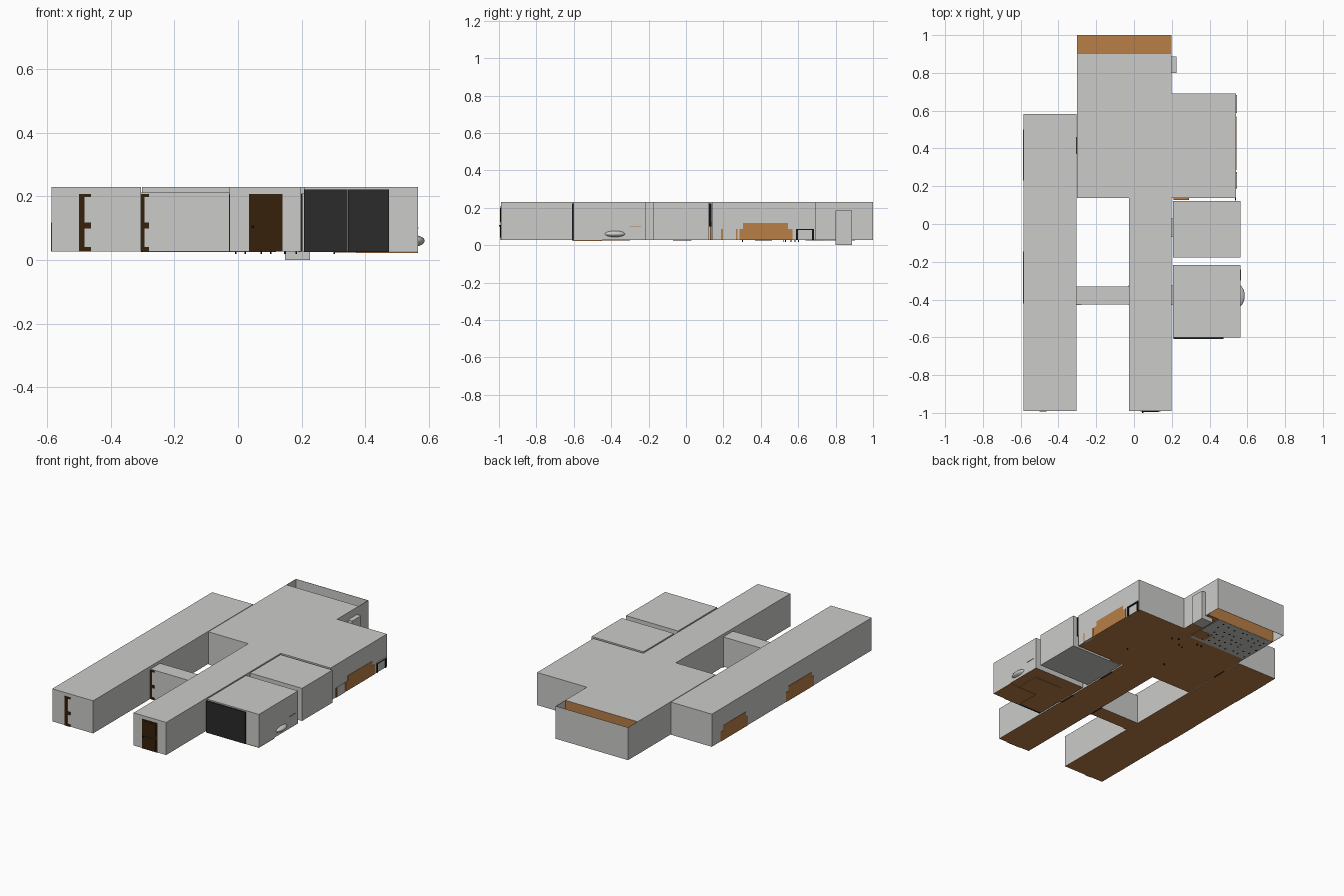
import bpy, bmesh, random
from mathutils import Matrix

random.seed(4)


def mat(name, r, g, b):
    m = bpy.data.materials.new(name)
    m.diffuse_color = (r, g, b, 1)
    return m


WALL = mat("wall_grey", 0.60, 0.60, 0.585)
ORANGE = mat("orange_wood", 0.48, 0.21, 0.06)
DOOR = mat("dark_door_wood", 0.036, 0.015, 0.003)
DARK = mat("garage_charcoal", 0.024, 0.024, 0.024)
BLACK = mat("black_metal", 0.006, 0.006, 0.006)

Z0, Z1 = 0.027, 0.23


def boxes(name, spans, *mats):
    """One object from boxes (x0, x1, y0, y1, z0, z1)."""
    bm = bmesh.new()
    for x0, x1, y0, y1, z0, z1 in spans:
        m = Matrix.Translation(((x0 + x1) / 2, (y0 + y1) / 2, (z0 + z1) / 2))
        m = m @ Matrix.Diagonal((x1 - x0, y1 - y0, z1 - z0, 1))
        bmesh.ops.create_cube(bm, size=1, matrix=m)
    me = bpy.data.meshes.new(name)
    bm.to_mesh(me)
    bm.free()
    for m in mats:
        me.materials.append(m)
    ob = bpy.data.objects.new(name, me)
    bpy.context.collection.objects.link(ob)
    return ob


def room(name, x0, x1, y0, y1, floor=ORANGE, top=Z1, back=WALL):
    """Block with grey walls and roof, own colour below and on the back."""
    ob = boxes(name, [(x0, x1, y0, y1, Z0, top)], WALL, floor, back)
    for p in ob.data.polygons:
        if p.normal.z < -0.5:
            p.material_index = 1
        elif p.normal.y > 0.5:
            p.material_index = 2
    return ob


# Rooms and corridors
room("left_corridor", -0.586, -0.305, -0.989, 0.583)
room("right_corridor", -0.026, 0.198, -0.989, 0.138)
room("main_hall", -0.301, 0.198, 0.138, 0.905, back=ORANGE)
room("side_room", 0.198, 0.541, 0.138, 0.692)
room("connecting_hall", -0.305, -0.026, -0.425, -0.33, top=0.212)
room("garage", 0.207, 0.565, -0.602, -0.217)
room("bathroom", 0.207, 0.565, -0.177, 0.122, floor=WALL)

# Open deck at the back: thin walls around a raised wooden floor
boxes("deck_walls", [(-0.301, -0.299, 0.905, 1.0, Z0, Z1),
                     (0.196, 0.198, 0.905, 1.0, Z0, Z1),
                     (-0.301, 0.198, 0.998, 1.0, Z0, Z1)], WALL)
boxes("deck_floor", [(-0.299, 0.196, 0.905, 0.998, 0.112, 0.118)], ORANGE)

# Doorway links between corridor and the side rooms
boxes("doorway_links", [(0.198, 0.207, -0.425, -0.325, Z0, 0.21),
                        (0.198, 0.207, -0.07, 0.03, Z0, 0.21)], WALL)
boxes("door_sills", [(0.19, 0.197, -0.425, -0.325, 0.0245, Z0),
                     (-0.03, -0.024, -0.425, -0.325, 0.0245, Z0),
                     (0.19, 0.197, -0.07, 0.03, 0.0245, Z0),
                     (-0.305, -0.299, 0.37, 0.46, 0.0245, Z0)], DOOR)

# Front door: leaf, raised panels, knob
boxes("front_door", [(0.035, 0.14, -0.993, -0.988, Z0, 0.208)], DOOR)
boxes("front_door_panels", [(0.045, 0.13, -0.995, -0.99, 0.125, 0.198),
                            (0.045, 0.13, -0.995, -0.99, 0.04, 0.108)], DOOR)
boxes("front_door_knob", [(0.042, 0.05, -1.0, -0.99, 0.1, 0.108)], BLACK)


# Edge-on door posts with three hinge blocks
def hinged_post(name, x, y):
    parts = [(x, x + 0.018, y - 0.005, y, Z0, 0.208)]
    parts += [(x + 0.018, x + 0.038, y - 0.005, y, z, z + h)
              for z, h in ((Z0, 0.013), (0.099, 0.018), (0.198, 0.01))]
    boxes(name, parts, DOOR)


hinged_post("left_corridor_door_post", -0.50, -0.988)
boxes("connecting_hall_door_post", [
    (-0.304, -0.293, -0.429, -0.425, Z0, 0.208),
    (-0.293, -0.279, -0.429, -0.425, Z0, 0.04),
    (-0.293, -0.279, -0.429, -0.425, 0.099, 0.117),
    (-0.293, -0.279, -0.429, -0.425, 0.198, 0.208)], DOOR)
boxes("corridor_edge_trim", [(-0.028, -0.024, -0.43, -0.425, Z0, 0.208),
                             (0.198, 0.202, -0.43, -0.42, Z0, 0.208)], DOOR)

# Garage: two-panel door, basin and wall shelf
boxes("garage_door", [(0.208, 0.344, -0.61, -0.602, 0.025, 0.222),
                      (0.345, 0.475, -0.61, -0.602, 0.025, 0.222)], DARK)
boxes("garage_floor_plate", [(0.37, 0.565, -0.602, -0.45, 0.022, Z0),
                             (0.3, 0.5, -0.45, -0.3, 0.024, Z0)], ORANGE)
boxes("wall_shelf", [(0.56, 0.567, -0.3, -0.24, 0.099, 0.102)], ORANGE)
bpy.ops.mesh.primitive_uv_sphere_add(segments=32, ring_count=16, radius=1,
                                     location=(0.552, -0.38, 0.06))
basin = bpy.context.object
basin.name = "basin"
basin.scale = (0.034, 0.058, 0.018)
basin.data.materials.append(WALL)
bpy.ops.object.shade_smooth_by_angle()

# Tall cabinet standing through the hall wall
boxes("tall_cabinet", [(0.147, 0.226, 0.8, 0.887, 0.0, 0.185)], WALL)


# Sofas showing through the walls
def sofa(name, x0, x1, y0, y1):
    boxes(name, [(x0, x1, y0, y1, Z0, 0.087),
                 (x0, x1, y0 + 0.02, y1 - 0.025, 0.08, 0.118)], ORANGE)


sofa("right_sofa", 0.53, 0.543, 0.285, 0.57)
sofa("left_back_sofa", -0.588, -0.58, 0.23, 0.5)
sofa("left_front_sofa", -0.588, -0.58, -0.42, -0.145)
boxes("armchair", [(0.53, 0.545, 0.198, 0.268, Z0, 0.087)], WALL)
boxes("armchair_sides", [(0.53, 0.544, 0.188, 0.198, Z0, 0.087),
                         (0.53, 0.544, 0.268, 0.275, Z0, 0.087)], ORANGE)
boxes("table_frame", [(0.53, 0.545, 0.588, 0.599, Z0, 0.087),
                      (0.53, 0.545, 0.673, 0.684, Z0, 0.087),
                      (0.53, 0.545, 0.588, 0.684, 0.08, 0.087)], BLACK)
boxes("table_top", [(0.53, 0.546, 0.588, 0.684, 0.087, 0.09)], WALL)
boxes("bench_end", [(0.21, 0.29, 0.128, 0.145, Z0, 0.12)], ORANGE)
boxes("gap_trim", [(0.535, 0.54, 0.124, 0.137, 0.1, 0.222)], BLACK)

# Tiled floor seen from below, with furniture feet poking through
boxes("tile_floor", [(-0.3, 0.11, 0.64, 0.904, 0.0255, 0.029)], WALL)
boxes("small_rug", [(0.02, 0.12, 0.66, 0.74, 0.0245, 0.028)], ORANGE)
feet = []
for i in range(8):
    for j in range(5):
        x = -0.28 + i * 0.046 + random.uniform(-0.012, 0.012)
        y = 0.67 + j * 0.048 + random.uniform(-0.012, 0.012)
        feet.append((x, x + 0.009, y, y + 0.009, 0.0245, 0.028))
for x, y in ((-0.01, 0.6), (0.02, 0.6), (0.07, 0.52), (0.1, 0.53),
             (0.145, 0.58), (0.18, 0.56), (0.02, 0.3), (0.3, 0.3)):
    feet.append((x, x + 0.005, y, y + 0.005, 0.018, 0.03))
boxes("furniture_feet", feet, BLACK)
